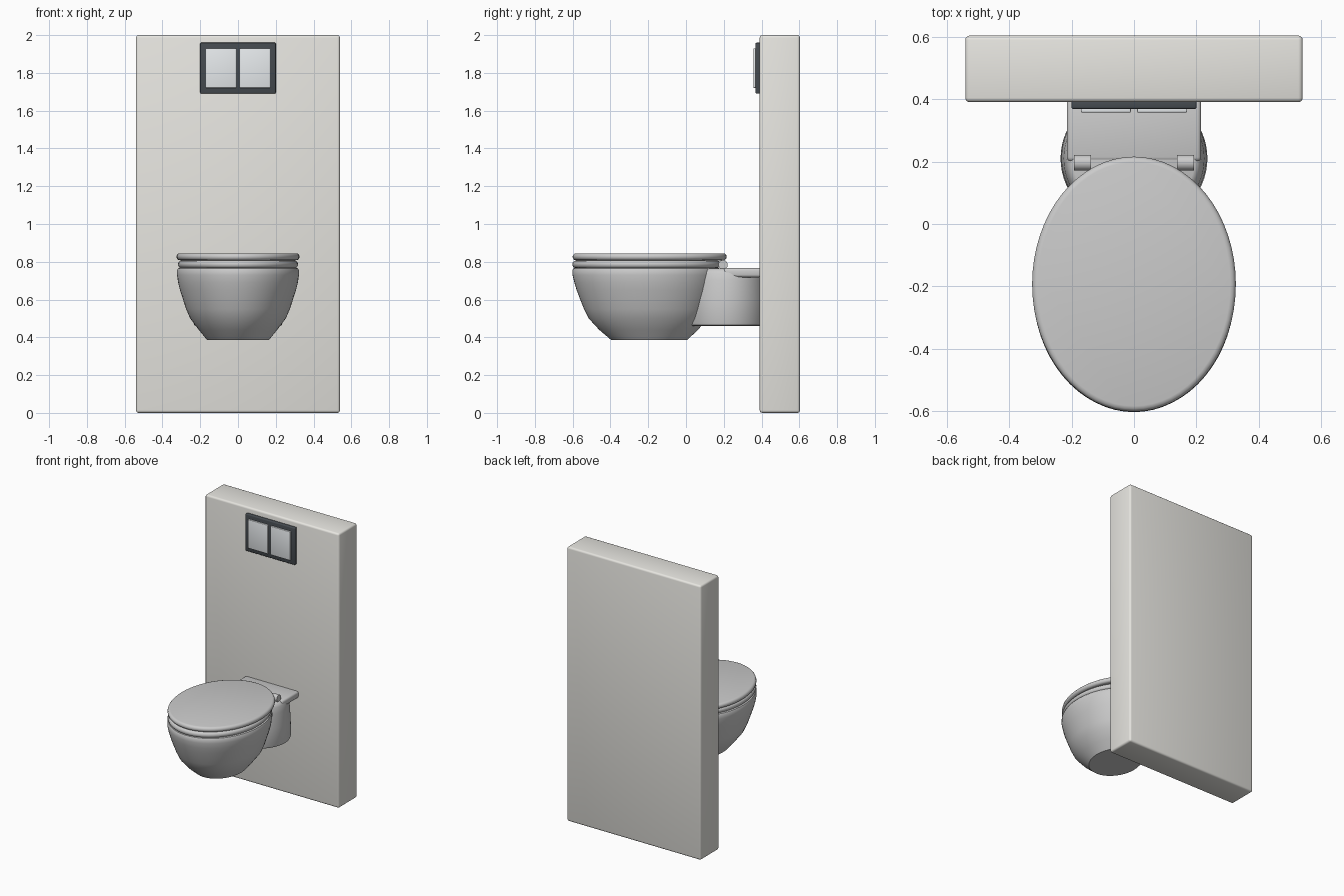
import bpy, bmesh, math
from mathutils import Matrix

if "Cube" in bpy.data.objects:
    bpy.data.objects.remove(bpy.data.objects["Cube"])


def material(name, rgb):
    m = bpy.data.materials.new(name)
    m.diffuse_color = (*rgb, 1)
    m.use_nodes = True
    m.node_tree.nodes["Principled BSDF"].inputs["Base Color"].default_value = m.diffuse_color
    return m


def finish(name, bm, mat=None, angle=35):
    bmesh.ops.recalc_face_normals(bm, faces=bm.faces)
    me = bpy.data.meshes.new(name)
    bm.to_mesh(me)
    bm.free()
    ob = bpy.data.objects.new(name, me)
    bpy.context.collection.objects.link(ob)
    if mat:
        me.materials.append(mat)
    bpy.ops.object.select_all(action='DESELECT')
    ob.select_set(True)
    bpy.context.view_layer.objects.active = ob
    bpy.ops.object.shade_smooth_by_angle(angle=math.radians(angle))
    return ob


def box(name, lo, hi, bevel, mat=None, segments=3):
    bm = bmesh.new()
    size = [b - a for a, b in zip(lo, hi)]
    mid = [(a + b) / 2 for a, b in zip(lo, hi)]
    bmesh.ops.create_cube(bm, size=1, matrix=Matrix.Translation(mid) @ Matrix.Diagonal((*size, 1)))
    bmesh.ops.bevel(bm, geom=bm.edges[:], offset=bevel, segments=segments,
                    profile=0.5, affect='EDGES')
    return finish(name, bm, mat)


def loft(name, rings, n=64, closed=False):
    """Stack ellipses given as (z, centre y, x radius, y radius)."""
    bm = bmesh.new()
    loops = [[bm.verts.new((rx * math.cos(2 * math.pi * i / n),
                            cy + ry * math.sin(2 * math.pi * i / n), z))
              for i in range(n)] for z, cy, rx, ry in rings]
    pairs = list(zip(loops, loops[1:]))
    if closed:
        pairs.append((loops[-1], loops[0]))
    for a, b in pairs:
        for i in range(n):
            j = (i + 1) % n
            bm.faces.new((a[i], a[j], b[j], b[i]))
    if not closed:
        bm.faces.new(loops[0])
        bm.faces.new(loops[-1])
    return finish(name, bm)


def rounded_edge(z0, z1, cy, rx, ry, r, steps=6):
    """Rings of a disc whose rim is a half-round of depth r."""
    zm, h = (z0 + z1) / 2, (z1 - z0) / 2
    out = []
    for k in range(steps + 1):
        a = -math.pi / 2 + math.pi * k / steps
        d = r * (1 - math.cos(a))
        out.append((zm + h * math.sin(a), cy, rx - d, ry - d))
    return out


panel_mat = material("panel_stone", (0.80, 0.79, 0.75))
frame_mat = material("plate_dark", (0.06, 0.07, 0.08))
button_mat = material("button_silver", (0.80, 0.83, 0.85))

# Wall panel
box("wall_panel", (-0.54, 0.39, 0), (0.54, 0.603, 2), 0.014, panel_mat)

# Flush plate and its two buttons
box("flush_plate", (-0.2, 0.368, 1.69), (0.2, 0.395, 1.96), 0.006, frame_mat)
for side, s in (("left", -1), ("right", 1)):
    xs = sorted((s * 0.01, s * 0.17))
    box("flush_button_" + side, (xs[0], 0.357, 1.72), (xs[1], 0.375, 1.93), 0.004, button_mat)

# Hollow bowl: outer wall up, over the rim, inner wall down
loft("bowl", [
    (0.385, -0.195, 0.163, 0.20), (0.44, -0.198, 0.208, 0.262), (0.50, -0.20, 0.253, 0.315),
    (0.55, -0.202, 0.275, 0.338), (0.60, -0.204, 0.291, 0.356), (0.65, -0.206, 0.307, 0.373),
    (0.69, -0.208, 0.317, 0.383), (0.73, -0.21, 0.323, 0.391), (0.755, -0.21, 0.323, 0.391),
    (0.765, -0.21, 0.318, 0.386), (0.769, -0.21, 0.308, 0.376),
    (0.769, -0.21, 0.255, 0.322), (0.76, -0.21, 0.243, 0.31), (0.70, -0.21, 0.235, 0.30),
    (0.60, -0.21, 0.20, 0.25), (0.52, -0.21, 0.14, 0.17), (0.48, -0.21, 0.07, 0.09)])

# Seat ring
loft("seat", rounded_edge(0.767, 0.806, -0.21, 0.318, 0.392, 0.017)
     + rounded_edge(0.767, 0.806, -0.21, 0.22, 0.28, -0.012)[::-1], closed=True)

# Closed lid
loft("lid", rounded_edge(0.808, 0.845, -0.1925, 0.326, 0.408, 0.018))

# Rear body joining bowl to wall
loft("rear_body", [
    (0.46, 0.21, 0.222, 0.207), (0.464, 0.21, 0.231, 0.216), (0.475, 0.21, 0.235, 0.22),
    (0.60, 0.21, 0.232, 0.217), (0.70, 0.21, 0.225, 0.21), (0.74, 0.21, 0.217, 0.203),
    (0.757, 0.21, 0.208, 0.194), (0.764, 0.21, 0.195, 0.182)])
box("rear_deck", (-0.215, 0.2, 0.718), (0.215, 0.40, 0.767), 0.014)

# Hinges
for side, x in (("left", -0.165), ("right", 0.165)):
    bm = bmesh.new()
    bmesh.ops.create_cone(bm, cap_ends=True, segments=24, radius1=0.025, radius2=0.025, depth=0.055,
                          matrix=Matrix.Translation((x, 0.196, 0.784)) @ Matrix.Rotation(math.pi / 2, 4, 'Y'))
    finish("hinge_" + side, bm)
